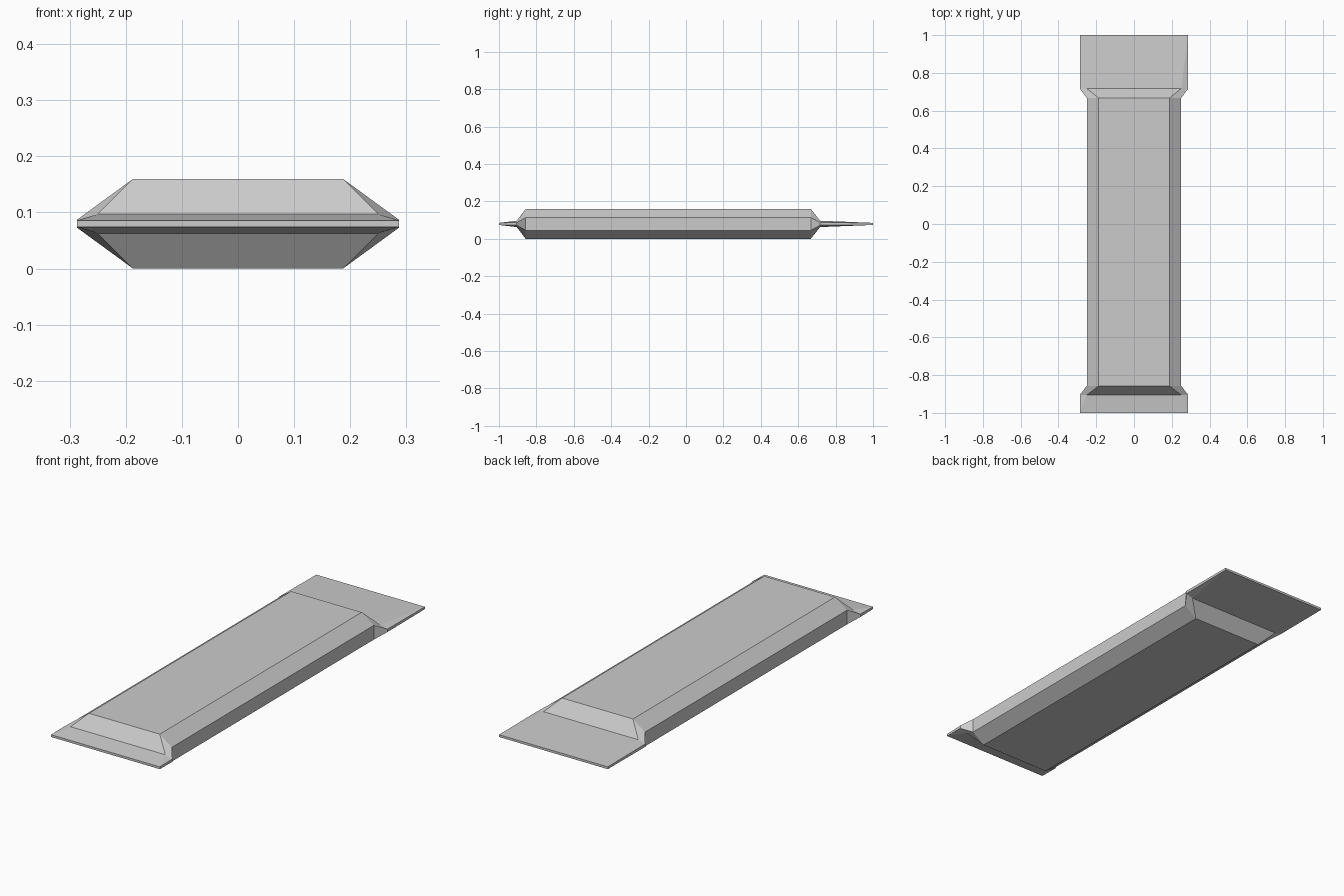
import bpy
import bmesh

cube = bpy.data.objects.get("Cube")
if cube:
    bpy.data.objects.remove(cube, do_unlink=True)

# Plain grey material
grey = bpy.data.materials.new("plain grey")
grey.use_nodes = True
colour = (0.6, 0.6, 0.6, 1)
grey.diffuse_color = colour
grey.node_tree.nodes["Principled BSDF"].inputs["Base Color"].default_value = colour

MID = 0.08  # height of the mirror plane


def section(bm, y, flat, wide, high, side):
    """Chamfered rectangle: flat top and bottom, upright sides."""
    quarter = [(wide, side), (flat, high)]
    upper = quarter + [(-x, z) for x, z in reversed(quarter)]
    ring = upper + [(x, -z) for x, z in reversed(upper)]
    return [bm.verts.new((x, y, MID + z)) for x, z in ring]


# Bevelled bar with a flared, thin blade at each end
body = (0.187, 0.25, 0.08, 0.034)
neck = (0.25, 0.287, 0.017, 0.007)
tip = (0.287, 0.287, 0.0055, 0.0055)
stations = [(-1, tip), (-0.905, neck), (-0.857, body),
            (0.667, body), (0.717, neck), (1, tip)]

bm = bmesh.new()
rings = [section(bm, y, *shape) for y, shape in stations]
for a, b in zip(rings, rings[1:]):
    for i in range(len(a)):
        j = (i + 1) % len(a)
        bm.faces.new((a[i], a[j], b[j], b[i]))
bm.faces.new(rings[0])
bm.faces.new(rings[-1])
bmesh.ops.remove_doubles(bm, verts=bm.verts, dist=0.0005)
bmesh.ops.recalc_face_normals(bm, faces=bm.faces)

mesh = bpy.data.meshes.new("bevelled_bar")
bm.to_mesh(mesh)
bm.free()
mesh.materials.append(grey)
bar = bpy.data.objects.new("bevelled_bar", mesh)
bpy.context.collection.objects.link(bar)
